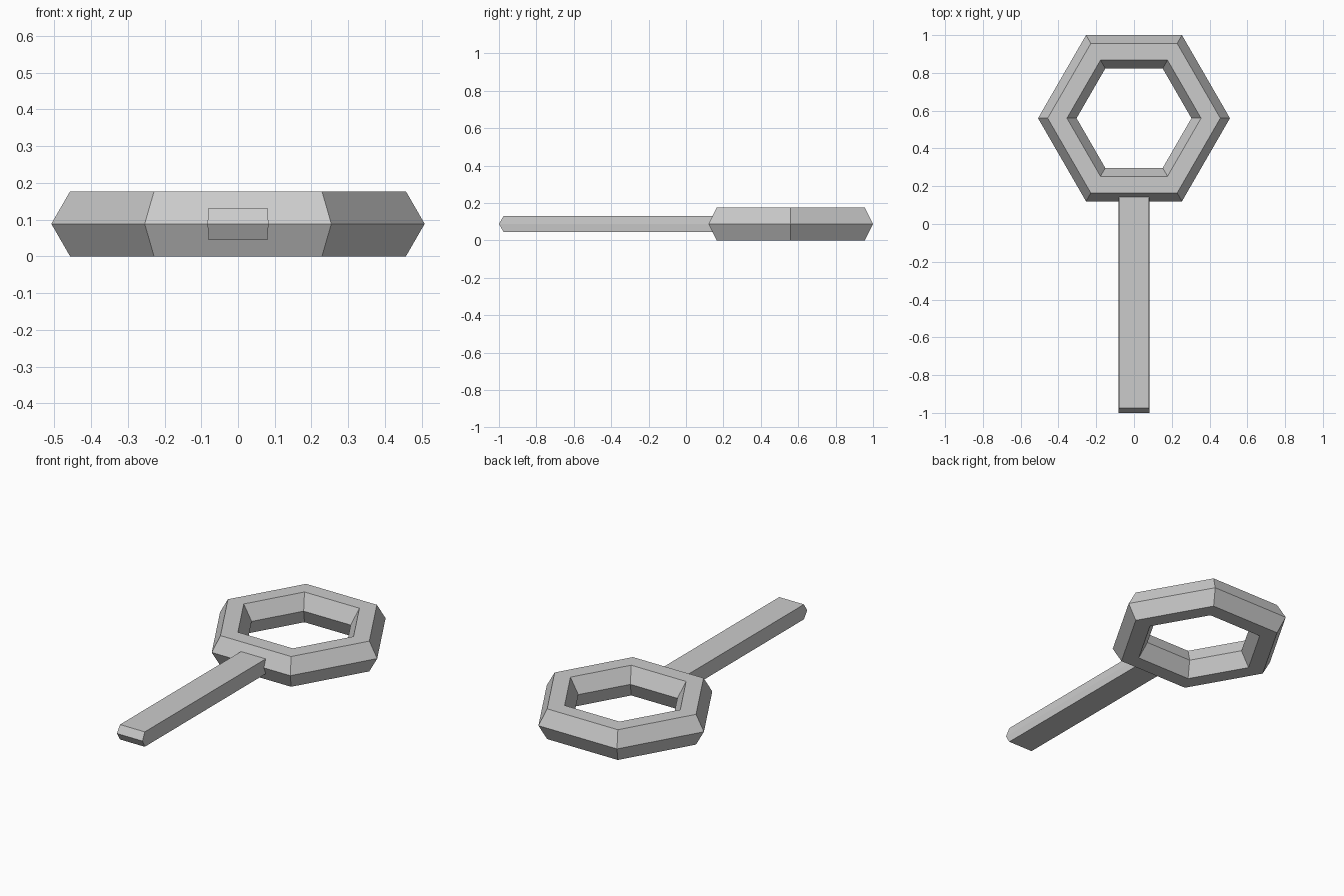
import bpy, bmesh, math

if "Cube" in bpy.data.objects:
    bpy.data.objects.remove(bpy.data.objects["Cube"])

# Single flat grey
grey = bpy.data.materials.new("light_grey")
grey.diffuse_color = (0.6, 0.6, 0.6, 1)
grey.use_nodes = True
grey.node_tree.nodes["Principled BSDF"].inputs["Base Color"].default_value = grey.diffuse_color

MID_Z = 0.0885


def finish(name, bm):
    bmesh.ops.recalc_face_normals(bm, faces=bm.faces)
    mesh = bpy.data.meshes.new(name)
    bm.to_mesh(mesh)
    bm.free()
    mesh.materials.append(grey)
    obj = bpy.data.objects.new(name, mesh)
    bpy.context.collection.objects.link(obj)
    return obj


# Hexagonal ring with a hexagonal cross-section
bpy.ops.mesh.primitive_torus_add(major_segments=6, minor_segments=6,
                                 major_radius=0.406, minor_radius=0.102,
                                 location=(0, 0.56, MID_Z))
ring = bpy.context.object
ring.name = "ring"
ring.data.materials.append(grey)

# Straight handle: stacked rectangles, widest at mid height, tip pointed
bm = bmesh.new()
layers = []
for half_w, tip, dz in ((0.08, -0.975, -0.0435), (0.083, -1.0, 0), (0.08, -0.975, 0.0435)):
    layers.append([bm.verts.new((x, y, MID_Z + dz)) for x, y in
                   ((-half_w, tip), (half_w, tip), (half_w, 0.2), (-half_w, 0.2))])
for low, high in zip(layers, layers[1:]):
    for i in range(4):
        j = (i + 1) % 4
        bm.faces.new((low[i], low[j], high[j], high[i]))
bm.faces.new(layers[0])
bm.faces.new(layers[-1])
finish("handle", bm)
